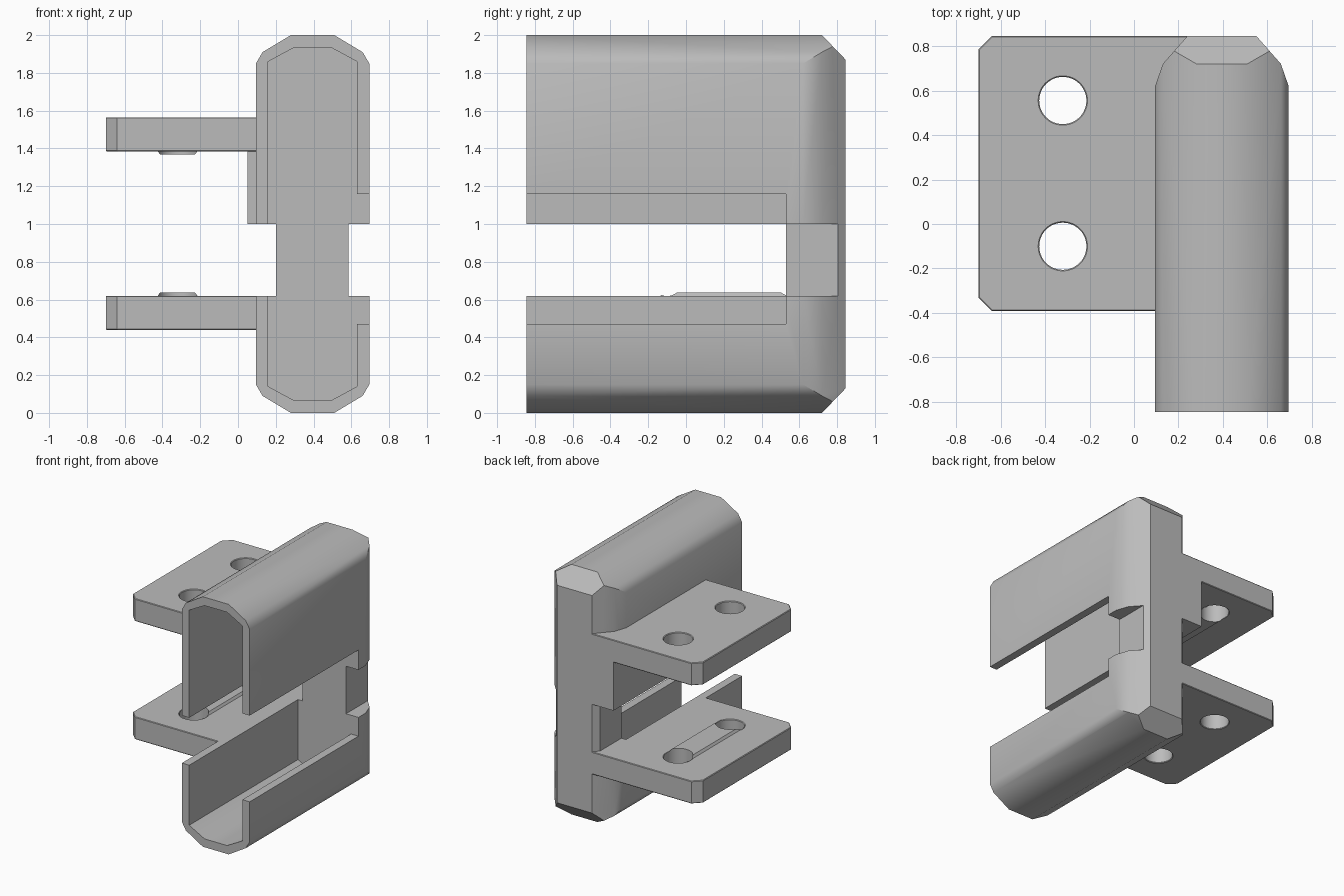
import bpy, bmesh, math
from mathutils import Vector

old = bpy.data.objects.get("Cube")
if old:
    bpy.data.objects.remove(old, do_unlink=True)

grey = bpy.data.materials.new("plain grey")
grey.use_nodes = True
COLOUR = (0.5, 0.5, 0.5, 1)
grey.diffuse_color = COLOUR
grey.node_tree.nodes["Principled BSDF"].inputs["Base Color"].default_value = COLOUR


def make(name, bm):
    bmesh.ops.recalc_face_normals(bm, faces=bm.faces)
    mesh = bpy.data.meshes.new(name)
    bm.to_mesh(mesh)
    bm.free()
    mesh.materials.append(grey)
    obj = bpy.data.objects.new(name, mesh)
    bpy.context.collection.objects.link(obj)
    return obj


def prism(points, vector):
    """Solid swept from a flat outline along a vector."""
    bm = bmesh.new()
    face = bm.faces.new([bm.verts.new(p) for p in points])
    swept = bmesh.ops.extrude_face_region(bm, geom=[face])["geom"]
    bmesh.ops.translate(bm, vec=vector, verts=[v for v in swept if isinstance(v, bmesh.types.BMVert)])
    return bm


def box(name, x, y, z):
    outline = [(x[0], y[0], z[0]), (x[1], y[0], z[0]), (x[1], y[1], z[0]), (x[0], y[1], z[0])]
    return make(name, prism(outline, (0, 0, z[1] - z[0])))


def apply(obj, kind, **settings):
    mod = obj.modifiers.new(kind.lower(), kind)
    for key, value in settings.items():
        setattr(mod, key, value)
    bpy.context.view_layer.objects.active = obj
    bpy.ops.object.modifier_apply(modifier=mod.name)


def cut(obj, cutter):
    apply(obj, "BOOLEAN", operation="DIFFERENCE", solver="EXACT", object=cutter)
    bpy.data.objects.remove(cutter, do_unlink=True)


def smooth(obj, degrees):
    bpy.ops.object.select_all(action="DESELECT")
    obj.select_set(True)
    bpy.context.view_layer.objects.active = obj
    bpy.ops.object.shade_smooth_by_angle(angle=math.radians(degrees))


CX, FRONT, BACK, INNER = 0.395, -0.845, 0.845, 0.53
GAP = (0.62, 1.0)


def ring(quarter, y, middle):
    """Full outline in x and z mirrored from one upper right quarter."""
    pts = [(x, z) for x, z in quarter]
    pts += [(-x, z) for x, z in reversed(quarter)]
    pts += [(-x, -z) for x, z in quarter]
    pts += [(x, -z) for x, z in reversed(quarter)]
    return [(CX + x, y, middle + z) for x, z in pts]


# Hollow housing with a chamfered back end
bm = prism(ring([(0.3, 0.85), (0.265, 0.91), (0.115, 1.0)], FRONT, 1.0), (0, BACK - FRONT, 0))


def trim(point, normal):
    geom = bm.verts[:] + bm.edges[:] + bm.faces[:]
    res = bmesh.ops.bisect_plane(bm, geom=geom, plane_co=point, plane_no=normal, clear_outer=True)
    edges = [e for e in res["geom_cut"] if isinstance(e, bmesh.types.BMEdge)]
    bmesh.ops.holes_fill(bm, edges=edges)


for side in (-1, 1):
    trim((CX + side * 0.3, 0.62, 1), Vector((side * 0.1, 0.035, 0)))
    trim((CX + side * 0.265, 0.72, 1), Vector((side * 0.125, 0.11, 0)))
    trim((CX, 0.72, 1 + side), Vector((0, 0.13, side * 0.125)))
housing = make("housing", bm)

cavity = prism(ring([(0.235, 0.86), (0.1, 0.933)], FRONT - 0.1, 1.0), (0, INNER - FRONT + 0.1, 0))
cut(housing, make("cavity_cutter", cavity))
cut(housing, box("left_notch_cutter", (-0.1, 0.2), (-1, 1), GAP))
cut(housing, box("right_notch_cutter", (0.585, 1), (-1, 1), GAP))
cut(housing, box("right_slot_cutter", (0.63, 1), (-1, INNER), (0.47, 1.16)))
smooth(housing, 35)

# Two mounting plates with holes and a raised strip on their facing sides
HOLE_X, HOLES = -0.32, (-0.1, 0.555)


def drill(obj):
    for y in HOLES:
        circle = [(HOLE_X + 0.106 * math.cos(a), y + 0.106 * math.sin(a), -0.5)
                  for a in (math.tau * i / 48 for i in range(48))]
        cut(obj, make("hole_cutter", prism(circle, (0, 0, 3))))


def plate_outline(z):
    xy = [(-0.64, -0.39), (0.14, -0.39), (0.14, 0.56), (0.3, 0.56),
          (0.3, BACK), (-0.64, BACK), (-0.7, 0.785), (-0.7, -0.33)]
    return [(x, y, z) for x, y in xy]


for name, base, inner_z, out in (("lower", 0.44, 0.62, 1), ("upper", 1.385, 1.385, -1)):
    plate = make(name + "_plate", prism(plate_outline(base), (0, 0, 0.18)))
    drill(plate)
    apply(plate, "BEVEL", width=0.011, segments=1, limit_method="ANGLE", angle_limit=math.radians(60))
    smooth(plate, 30)

    bm = bmesh.new()
    bmesh.ops.create_cube(bm, size=1)
    for v in bm.verts:
        top = v.co.z * out > 0
        inset = 0.02 if top else 0
        v.co.x = HOLE_X + math.copysign(0.112 - inset, v.co.x)
        v.co.y = 0.2275 + math.copysign(0.37 - inset, v.co.y)
        v.co.z = inner_z + out * (0.018 if top else -0.01)
    strip = make(name + "_strip", bm)
    drill(strip)
    smooth(strip, 30)

# Web joining the upper plate to the housing
web = [(0.05, -0.38, 1.0), (0.14, -0.38, 1.0), (0.14, 0.56, 1.0), (0.3, 0.56, 1.0), (0.3, BACK, 1.0), (0.05, BACK, 1.0)]
make("web", prism(web, (0, 0, 0.4)))
